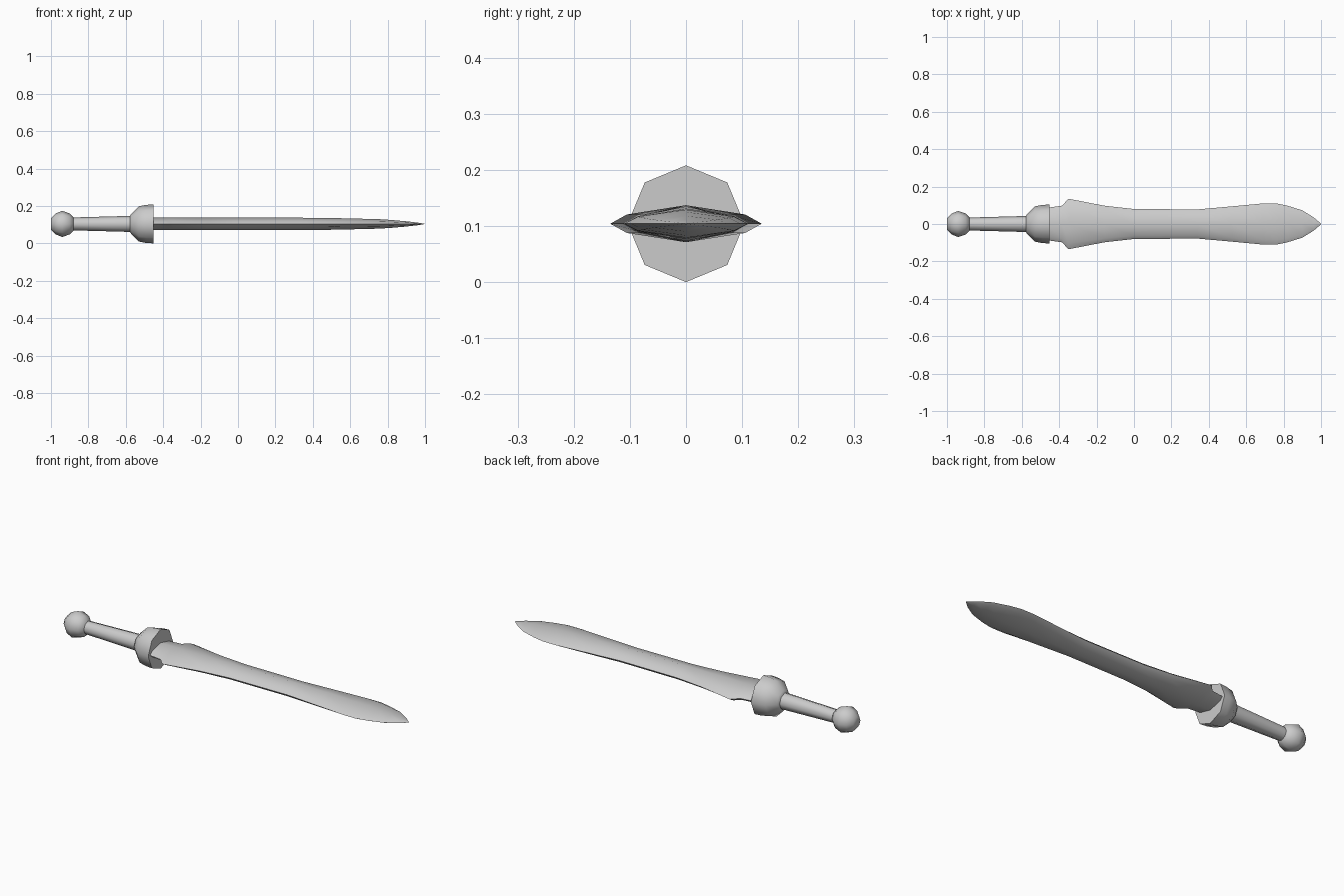
import bpy, bmesh
from math import cos, sin, pi

if "Cube" in bpy.data.objects:
    bpy.data.objects.remove(bpy.data.objects["Cube"])

CZ = 0.104  # height of the sword's long axis


def skin(name, rings):
    """Bridge equal-sized rings of points along x and cap both ends."""
    bm = bmesh.new()
    loops = [[bm.verts.new(p) for p in ring] for ring in rings]
    n = len(loops[0])
    for a, b in zip(loops, loops[1:]):
        for i in range(n):
            j = (i + 1) % n
            bm.faces.new((a[i], a[j], b[j], b[i]))
    bm.faces.new(loops[0])
    bm.faces.new(loops[-1])
    bmesh.ops.remove_doubles(bm, verts=bm.verts, dist=1e-5)
    bmesh.ops.recalc_face_normals(bm, faces=bm.faces)
    mesh = bpy.data.meshes.new(name)
    bm.to_mesh(mesh)
    bm.free()
    ob = bpy.data.objects.new(name, mesh)
    bpy.context.collection.objects.link(ob)
    bpy.ops.object.select_all(action='DESELECT')
    ob.select_set(True)
    bpy.context.view_layer.objects.active = ob
    bpy.ops.object.shade_smooth_by_angle(angle=0.9)
    return ob


def lathe(name, profile, sides=8):
    """Turn an (x, radius) profile around the long axis."""
    skin(name, [[(x, r * cos(2 * pi * i / sides), CZ + r * sin(2 * pi * i / sides))
                 for i in range(sides)] for x, r in profile])


# Ball pommel
lathe("pommel", [(-1.0, 0.03), (-0.975, 0.056), (-0.94, 0.07),
                 (-0.90, 0.056), (-0.878, 0.034)])

# Tapered grip
lathe("grip", [(-0.90, 0.034), (-0.57, 0.043)])

# Flared collar guard
lathe("guard", [(-0.578, 0.043), (-0.57, 0.055), (-0.53, 0.094),
                (-0.49, 0.102), (-0.453, 0.104)])

# Leaf-shaped blade: x, half width, half thickness
stations = [(-0.47, 0.086, 0.033), (-0.385, 0.098, 0.033), (-0.35, 0.135, 0.033),
            (-0.16, 0.098, 0.033), (0.0, 0.08, 0.033), (0.34, 0.078, 0.033),
            (0.52, 0.094, 0.031), (0.69, 0.11, 0.027), (0.76, 0.11, 0.025),
            (0.82, 0.098, 0.021), (0.90, 0.073, 0.014), (0.96, 0.036, 0.007),
            (1.0, 0.002, 0.0005)]
section = [(1, 0), (0.78, 0.5), (0, 1), (-0.78, 0.5),
           (-1, 0), (-0.78, -0.5), (0, -1), (0.78, -0.5)]
skin("blade", [[(x, w * u, CZ + t * v) for u, v in section] for x, w, t in stations])
